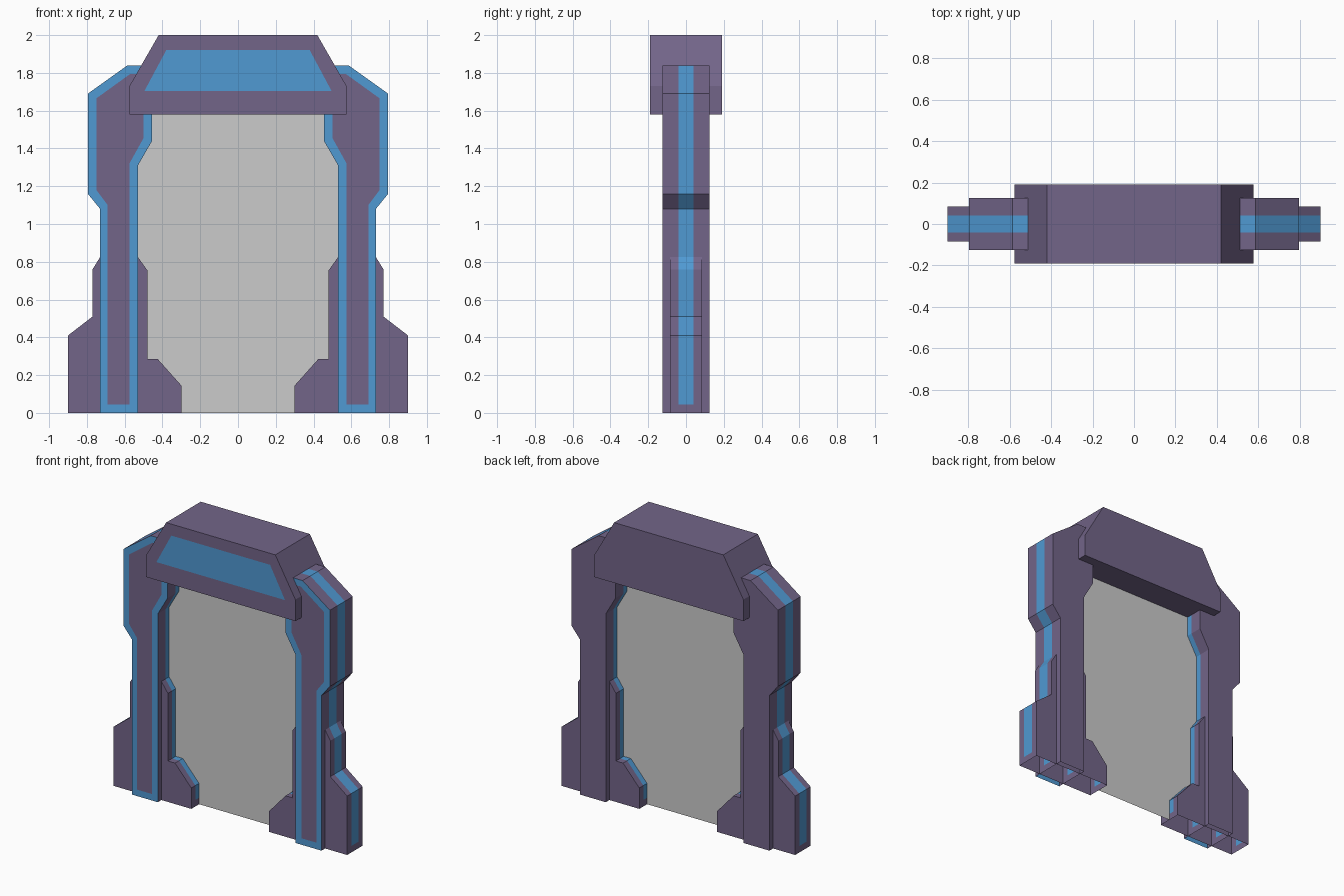
import bpy, bmesh

if "Cube" in bpy.data.objects:
    bpy.data.objects.remove(bpy.data.objects["Cube"])


def material(name, colour):
    mat = bpy.data.materials.new(name)
    mat.diffuse_color = colour
    mat.use_nodes = True
    mat.node_tree.nodes["Principled BSDF"].inputs["Base Color"].default_value = mat.diffuse_color
    return mat


PURPLE = material("purple_metal", (0.17, 0.13, 0.25, 1))
BLUE = material("blue_glow", (0.08, 0.32, 0.65, 1))
STRIPE = 0.04    # half width of the glowing edge stripe
MARGIN = 0.045   # stripe starts this far above the ground


def prism(name, outline, depth, inset=None, blue_core=False, stripe=False, mirror=False):
    """Extrude an xz outline (counter-clockwise, bottom edge first) over +-depth in y.
    inset: front inner outline, one point per outline point (repeats allowed).
    stripe: blue band round the side walls, bottom left open."""
    bm = bmesh.new()
    cache = {}

    def vert(p, y):
        key = (p[0], y, p[1])
        if key not in cache:
            cache[key] = bm.verts.new(key)
        return cache[key]

    def face(points, blue=False):
        verts = list(dict.fromkeys(vert(p, y) for p, y in points))
        if len(verts) > 2:
            bm.faces.new(verts).material_index = int(blue)

    n = len(outline)
    # Front and back
    face([(p, -depth) for p in (inset or outline)], blue_core)
    face([(p, depth) for p in reversed(outline)])
    levels = [-depth, -STRIPE, STRIPE, depth] if stripe else [-depth, depth]
    for i in range(n):
        a, b = outline[i], outline[(i + 1) % n]
        # Front border
        if inset:
            ia, ib = inset[i], inset[(i + 1) % n]
            face([(a, -depth), (b, -depth), (ib, -depth), (ia, -depth)], not blue_core)
        # Side walls
        if stripe and i == 0:
            continue
        for y0, y1 in zip(levels, levels[1:]):
            blue = stripe and y0 == -STRIPE and max(a[1], b[1]) > MARGIN
            face([(b, y0), (a, y0), (a, y1), (b, y1)], blue)

    mesh = bpy.data.meshes.new(name)
    bm.to_mesh(mesh)
    bm.free()
    mesh.materials.append(PURPLE)
    mesh.materials.append(BLUE)
    obj = bpy.data.objects.new(name, mesh)
    bpy.context.collection.objects.link(obj)
    if mirror:
        mod = obj.modifiers.new("mirror", "MIRROR")
        mod.use_mirror_merge = False
    return obj


# Door posts with blue front border and edge stripe
post = [(0.53, 0), (0.73, 0), (0.73, MARGIN), (0.73, 1.08), (0.795, 1.16),
        (0.795, 1.69), (0.585, 1.84), (0.455, 1.84), (0.455, 1.44),
        (0.53, 1.31), (0.53, MARGIN)]
post_core = [(0.575, MARGIN), (0.69, MARGIN), (0.69, MARGIN), (0.69, 1.1), (0.75, 1.18),
             (0.75, 1.665), (0.57, 1.795), (0.5, 1.795), (0.5, 1.455),
             (0.575, 1.32), (0.575, MARGIN)]
prism("door_posts", post, 0.125, inset=post_core, stripe=True, mirror=True)

# Stepped feet passing through the posts
foot_inner = [(0.53, 0.825), (0.48, 0.755), (0.48, 0.285), (0.425, 0.285), (0.3, 0.145)]
foot = [(0.3, 0), (0.9, 0), (0.9, MARGIN), (0.9, 0.41), (0.77, 0.51),
        (0.77, 0.76), (0.73, 0.825)] + foot_inner + [(0.3, MARGIN)]
prism("feet", foot, 0.085, stripe=True, mirror=True)

# Lintel with blue front panel
lintel = [(-0.575, 1.58), (0.575, 1.58), (0.575, 1.73), (0.42, 2),
          (-0.42, 2), (-0.575, 1.73)]
sign = [(-0.495, 1.705), (0.495, 1.705), (0.495, 1.705), (0.38, 1.92),
        (-0.38, 1.92), (-0.495, 1.705)]
prism("lintel", lintel, 0.19, inset=sign, blue_core=True)

# Thin grey pane filling the opening
right = [(0.3, 0)] + foot_inner[::-1] + [(0.53, 1.31), (0.455, 1.44), (0.455, 1.58)]
pane = right + [(-x, z) for x, z in reversed(right)]
mesh = bpy.data.meshes.new("door_pane")
mesh.from_pydata([(x, 0, z) for x, z in pane], [], [list(range(len(pane)))])
bpy.context.collection.objects.link(bpy.data.objects.new("door_pane", mesh))
